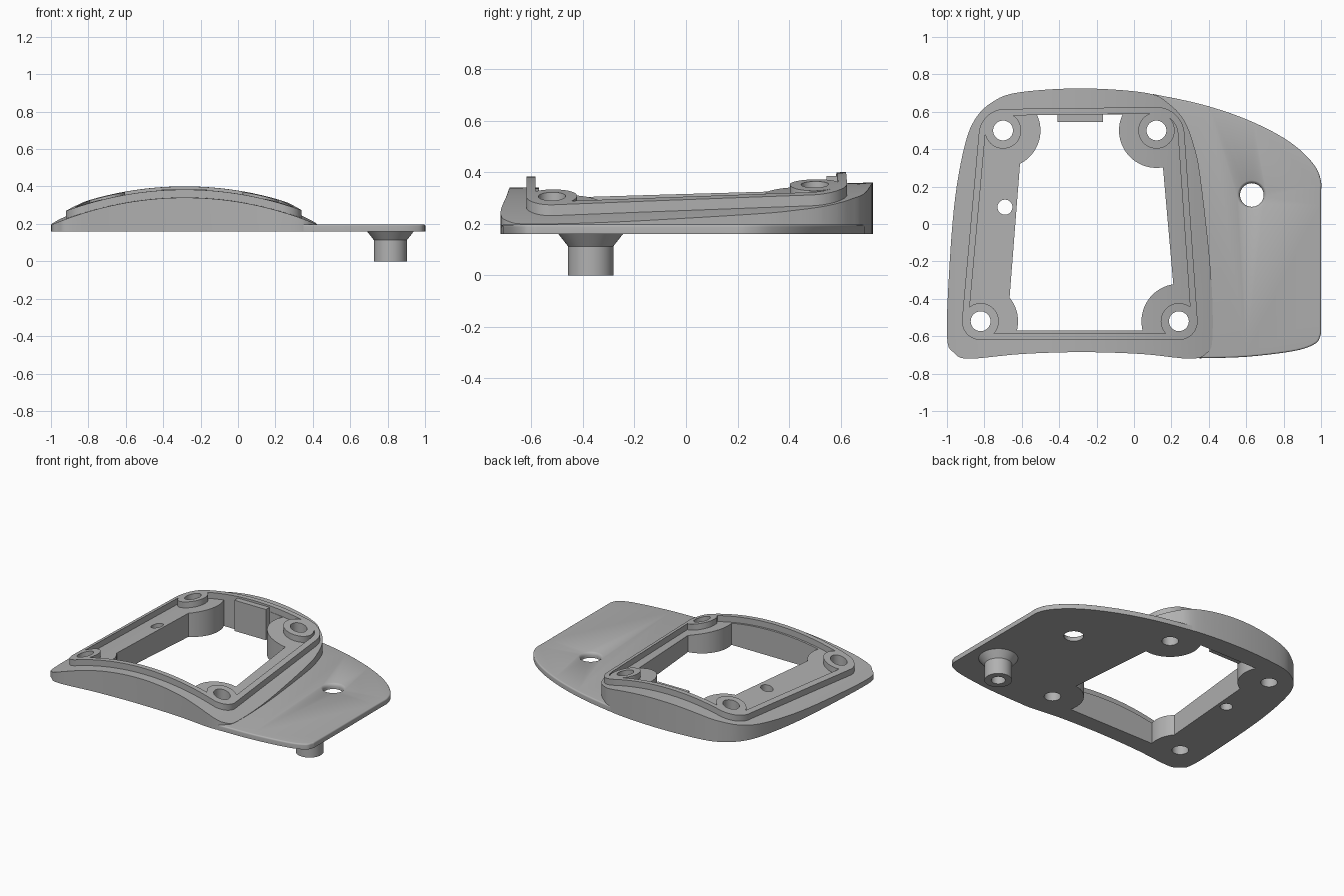
import bpy, bmesh, math
from mathutils import Vector
from mathutils.geometry import convex_hull_2d

cube = bpy.data.objects.get("Cube")
if cube:
    bpy.data.objects.remove(cube, do_unlink=True)

grey = bpy.data.materials.new("plain_grey")
grey.use_nodes = True
tone = (0.44, 0.44, 0.44, 1)
grey.diffuse_color = tone
grey.node_tree.nodes["Principled BSDF"].inputs["Base Color"].default_value = tone

BOTTOM, FLANGE_TOP, LIP_HEIGHT = 0.16, 0.198, 0.042
# Screw positions: front left, front right, back right, back left as seen from the front
SCREWS = [(-0.82, -0.52), (0.24, -0.52), (0.12, 0.5), (-0.7, 0.5)]


def finish(bm, name):
    bmesh.ops.recalc_face_normals(bm, faces=bm.faces)
    mesh = bpy.data.meshes.new(name)
    bm.to_mesh(mesh)
    bm.free()
    mesh.materials.append(grey)
    obj = bpy.data.objects.new(name, mesh)
    bpy.context.scene.collection.objects.link(obj)
    return obj


def prism(name, outline, low, high, rounding=0):
    """Upright solid from a plan outline, with an optional rounded top edge."""
    bm = bmesh.new()
    base = bm.faces.new([bm.verts.new((x, y, low)) for x, y in outline])
    top = bmesh.ops.extrude_face_region(bm, geom=[base])["geom"]
    bmesh.ops.translate(bm, vec=(0, 0, high - low),
                        verts=[v for v in top if isinstance(v, bmesh.types.BMVert)])
    if rounding:
        rim = [e for e in bm.edges if all(abs(v.co.z - high) < 1e-5 for v in e.verts)]
        bmesh.ops.bevel(bm, geom=rim, offset=rounding, segments=4, profile=0.5,
                        affect="EDGES", clamp_overlap=True)
    return finish(bm, name)


def circle(cx, cy, r, n=48):
    return [(cx + r * math.cos(math.tau * i / n), cy + r * math.sin(math.tau * i / n))
            for i in range(n)]


def drill(cx, cy, r):
    return prism("drill", circle(cx, cy, r), 0, 0.7)


def lathe(name, profile, cx, cy, n=48):
    """Closed radius/height profile turned around an upright axis."""
    bm = bmesh.new()
    rings = [[bm.verts.new((x, y, z)) for x, y in circle(cx, cy, r, n)] for r, z in profile]
    for a, b in zip(rings, rings[1:]):
        for i in range(n):
            j = (i + 1) % n
            bm.faces.new((a[i], a[j], b[j], b[i]))
    bm.faces.new(rings[0])
    bm.faces.new(rings[-1])
    return finish(bm, name)


def smooth_path(points, closed, steps=5):
    """Curve through the given plan points."""
    pts = [Vector(p) for p in points]
    n = len(pts)
    at = (lambda i: pts[i % n]) if closed else (lambda i: pts[max(0, min(n - 1, i))])
    path = []
    for i in range(n if closed else n - 1):
        a, b, c, d = (at(i + k) for k in (-1, 0, 1, 2))
        for s in range(steps):
            t = s / steps
            path.append(tuple(0.5 * (2 * b + (c - a) * t + (2 * a - 5 * b + 4 * c - d) * t * t
                                     + (3 * b - a - 3 * c + d) * t ** 3)))
    if not closed:
        path.append(tuple(pts[-1]))
    return path


def boolean(target, tool, operation):
    tool.hide_render = True
    mod = target.modifiers.new("cut", "BOOLEAN")
    mod.operation, mod.solver, mod.object = operation, "EXACT", tool
    bpy.context.view_layer.update()
    graph = bpy.context.evaluated_depsgraph_get()
    result = bpy.data.meshes.new_from_object(target.evaluated_get(graph))
    target.modifiers.clear()
    target.data = result
    bpy.data.objects.remove(tool, do_unlink=True)


def arch(rise):
    """Solid under the arched, slightly tilted top surface."""
    radius, steps = 1.82, 48
    xs = [-1.1 + 1.7 * i / steps for i in range(steps + 1)]
    profile = [(x, 0.35 + rise - radius + math.sqrt(radius ** 2 - (x + 0.285) ** 2)) for x in xs]
    profile += [(0.6, 0.05), (-1.1, 0.05)]
    bm = bmesh.new()
    ends = [[bm.verts.new((x, y, z + 0.014 * y)) for x, z in profile] for y in (-0.9, 0.9)]
    for end in ends:
        bm.faces.new(end)
    for i in range(len(profile)):
        j = (i + 1) % len(profile)
        bm.faces.new((ends[0][i], ends[0][j], ends[1][j], ends[1][i]))
    return finish(bm, "arch")


def lip_outline(shrink):
    radii = (0.1, 0.1, 0.15, 0.14)
    centres = SCREWS[:2] + [(0.12, 0.475), (-0.69, 0.475)]
    pts = [p for (x, y), r in zip(centres, radii) for p in circle(x, y, r - shrink, 64)]
    return [pts[i] for i in convex_hull_2d(pts)]


# Arched frame body
frame_outline = smooth_path([
    (-0.88, -0.72), (-0.6, -0.695), (-0.28, -0.685), (0.04, -0.695), (0.3, -0.72),
    (0.39, -0.69), (0.42, -0.6), (0.41, -0.25), (0.355, 0.25), (0.32, 0.42), (0.27, 0.55),
    (0.19, 0.64), (0.07, 0.7), (-0.28, 0.725), (-0.62, 0.703), (-0.76, 0.65), (-0.85, 0.56),
    (-0.905, 0.42), (-0.955, 0.15), (-0.985, -0.2), (-1, -0.6), (-0.96, -0.69)], True)
frame = prism("frame_body", frame_outline, BOTTOM, 0.7)
boolean(frame, arch(0), "INTERSECT")

# Opening that leaves round pads at the corners
opening = prism("opening", [(-0.679, -0.57), (0.232, -0.57), (0.13, 0.585), (-0.589, 0.585)], 0, 0.6)
for x, y in SCREWS:
    pad = prism("pad", circle(x, y, 0.2, 64), -0.1, 0.8)
    boolean(opening, pad, "DIFFERENCE")
boolean(frame, opening, "DIFFERENCE")
boolean(frame, drill(-0.69, 0.09, 0.04), "DIFFERENCE")

# Raised lip with screw bosses
lip = prism("raised_lip", lip_outline(0), 0.19, 0.6)
boolean(lip, prism("inside", lip_outline(0.035), 0, 0.7), "DIFFERENCE")
for x, y in SCREWS:
    boolean(lip, prism("boss", circle(x, y, 0.097), 0.19, 0.6), "UNION")
boolean(lip, arch(LIP_HEIGHT), "INTERSECT")
for part in (frame, lip):
    for x, y in SCREWS:
        boolean(part, drill(x, y, 0.053), "DIFFERENCE")

# Flat side flange with a softened hole
flange_edge = smooth_path([
    (0.35, -0.718), (0.6, -0.71), (0.85, -0.68), (0.96, -0.645), (0.995, -0.6), (1, -0.5),
    (1, 0.1), (0.995, 0.25), (0.93, 0.355), (0.8, 0.46), (0.6, 0.56), (0.36, 0.64),
    (0.1, 0.695)], False)
flange = prism("side_flange", flange_edge + [(0.14, 0.66), (0.27, 0.42), (0.31, -0.6)],
               BOTTOM, FLANGE_TOP, 0.028)
hole = [(0.063, 0.1), (0.063, 0.178), (0.066, 0.188), (0.072, 0.195), (0.082, 0.2), (0.082, 0.25)]
boolean(flange, lathe("hole", hole, 0.63, 0.155), "DIFFERENCE")

# Hollow locating peg
peg = lathe("locating_peg", [(0.045, 0.1), (0.045, 0), (0.088, 0), (0.088, 0.113),
                             (0.125, 0.16), (0.125, 0.17)], 0.815, -0.37)

# Upright tab at the back of the opening
tab = prism("back_tab", [(-0.41, 0.545), (-0.165, 0.545), (-0.165, 0.595), (-0.41, 0.595)],
            0.17, 0.385)

for part in (frame, lip, flange, peg, tab):
    bpy.ops.object.select_all(action="DESELECT")
    part.select_set(True)
    bpy.context.view_layer.objects.active = part
    bpy.ops.object.shade_smooth_by_angle(angle=math.radians(30))
